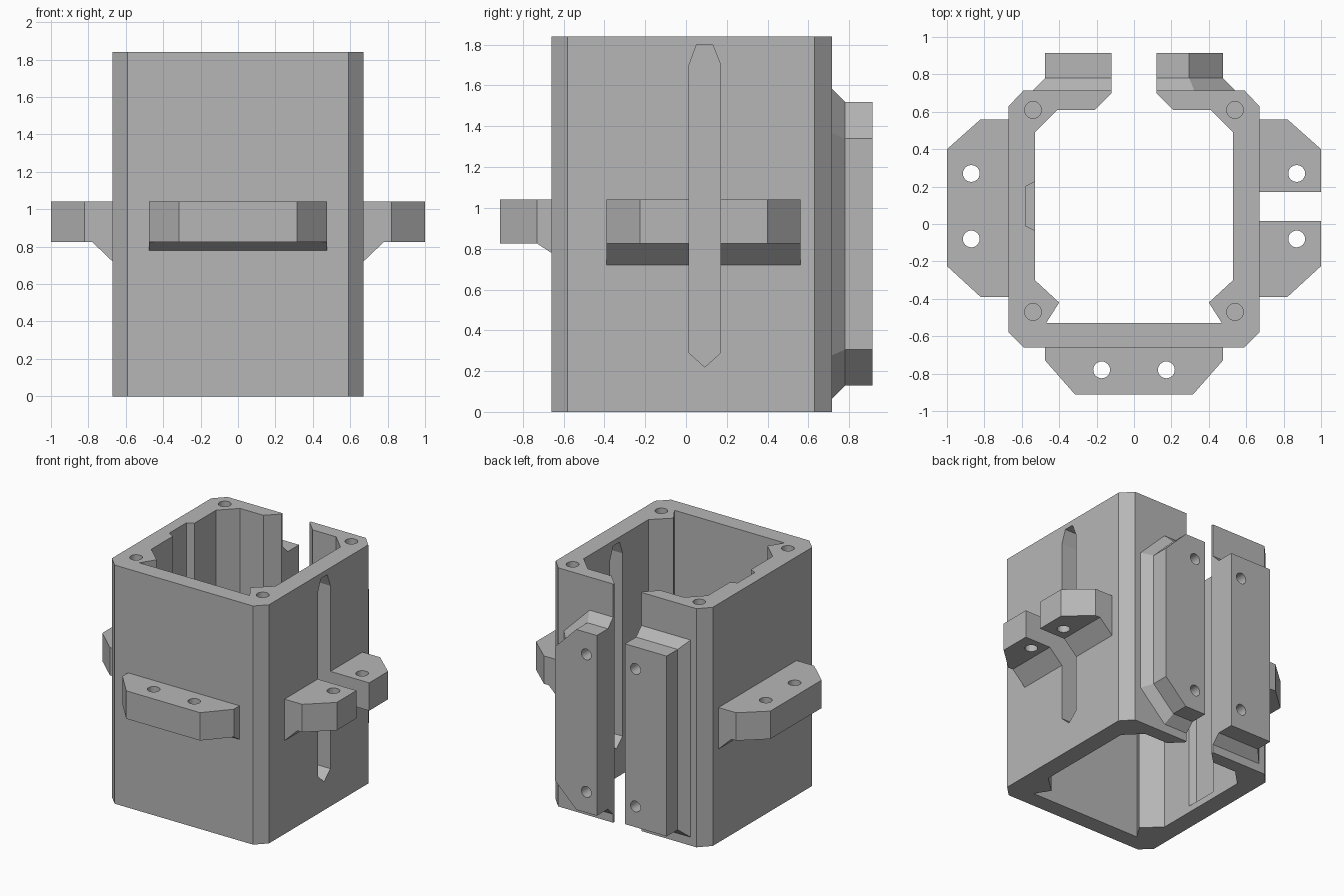
import bpy, bmesh, math

if "Cube" in bpy.data.objects:
    bpy.data.objects.remove(bpy.data.objects["Cube"])

metal = bpy.data.materials.new("plain grey")
metal.diffuse_color = (0.47, 0.47, 0.47, 1)
metal.use_nodes = True
metal.node_tree.nodes["Principled BSDF"].inputs["Base Color"].default_value = metal.diffuse_color


def loft(name, rings):
    """Closed solid through matching rings of 3D points."""
    bm = bmesh.new()
    vs = [[bm.verts.new(p) for p in r] for r in rings]
    n = len(vs[0])
    bm.faces.new(vs[0])
    bm.faces.new(vs[-1])
    for a, b in zip(vs, vs[1:]):
        for i in range(n):
            j = (i + 1) % n
            bm.faces.new((a[i], a[j], b[j], b[i]))
    bmesh.ops.recalc_face_normals(bm, faces=bm.faces)
    me = bpy.data.meshes.new(name)
    bm.to_mesh(me)
    bm.free()
    me.materials.append(metal)
    ob = bpy.data.objects.new(name, me)
    bpy.context.collection.objects.link(ob)
    return ob


def prism(name, pts, axis, lo, hi):
    """Extrude a 2D profile along an axis."""
    place = {'x': lambda u, v, w: (w, u, v),
             'y': lambda u, v, w: (u, w, v),
             'z': lambda u, v, w: (u, v, w)}[axis]
    return loft(name, [[place(u, v, w) for u, v in pts] for w in (lo, hi)])


def hole(u, v, r, axis, lo, hi):
    ring = [(u + r * math.cos(i * math.tau / 24), v + r * math.sin(i * math.tau / 24))
            for i in range(24)]
    return prism("hole_cutter", ring, axis, lo, hi)


def cut(ob, cutters):
    """Subtract the cutters, bake the result and remove them."""
    for c in cutters:
        c.hide_render = True
        m = ob.modifiers.new("cut", 'BOOLEAN')
        m.operation, m.solver, m.object = 'DIFFERENCE', 'EXACT', c
    dg = bpy.context.evaluated_depsgraph_get()
    me = bpy.data.meshes.new_from_object(ob.evaluated_get(dg))
    ob.modifiers.clear()
    ob.data = me
    for c in cutters:
        bpy.data.objects.remove(c)


def slot():
    return prism("slot_cutter", [(0.015, 0.29), (0.092, 0.22), (0.17, 0.29), (0.17, 1.70),
                                 (0.13, 1.80), (0.052, 1.80), (0.015, 1.70)], 'x', 0.45, 1.1)


# Housing: open-backed box profile, mirrored about x = 0
half = [(0.12, 0.715), (0.59, 0.715), (0.67, 0.63), (0.67, -0.58), (0.59, -0.66)]
inner = [(0.47, -0.53), (0.40, -0.42), (0.53, -0.30), (0.53, 0.49),
         (0.41, 0.61), (0.21, 0.61), (0.12, 0.70)]
mirror = lambda pts: [(-x, y) for x, y in reversed(pts)]
housing = prism("housing", half + mirror(half) + mirror(inner) + inner, 'z', 0, 1.84)
corner_holes = [hole(s * 0.54, y, 0.045, 'z', 1.5, 1.9) for s in (-1, 1) for y in (-0.47, 0.61)]
groove = prism("groove_cutter", [(-0.58, -0.01), (-0.58, 0.20), (-0.50, 0.24), (-0.50, -0.05)],
               'z', 0.05, 1.9)
back_holes = [hole(s * 0.21, z, 0.042, 'y', 0.68, 1.0) for s in (-1, 1) for z in (0.29, 1.35)]
cut(housing, corner_holes + [slot(), groove] + back_holes)

# Side ears with sloped gussets; the right one is split by the slot
for s, side in ((-1, "left"), (1, "right")):
    ear = prism(side + "_ear", [(s * x, y) for x, y in
                ((0.67, 0.56), (0.82, 0.56), (1, 0.40), (1, -0.225), (0.82, -0.39), (0.67, -0.39))],
                'z', 0.825, 1.04)
    gusset = prism(side + "_gusset", [(s * 0.67, 0.825), (s * 0.78, 0.825), (s * 0.67, 0.72)],
                   'y', -0.39, 0.56)
    cut(ear, [hole(s * 0.87, y, 0.045, 'z', 0.6, 1.2) for y in (-0.08, 0.27)]
        + ([slot()] if s > 0 else []))
    if s > 0:
        cut(gusset, [slot()])

# Front ear
front = prism("front_ear", [(-0.475, -0.66), (-0.475, -0.73), (-0.315, -0.912), (0.315, -0.912),
                            (0.475, -0.73), (0.475, -0.66)], 'z', 0.825, 1.04)
cut(front, [hole(x, -0.78, 0.045, 'z', 0.6, 1.2) for x in (-0.173, 0.173)])
prism("front_gusset", [(-0.66, 0.825), (-0.73, 0.825), (-0.66, 0.78)], 'x', -0.475, 0.475)

# Back clamp flanges: plate on a flared base; the right one has clipped corners
def flange_ring(s, y, e):
    if s < 0:
        pts = [(-0.12, 0.13 - e), (-0.475 - e, 0.13 - e), (-0.475 - e, 1.52 + e), (-0.12, 1.52 + e)]
    else:
        c = e * 0.41
        pts = [(0.12, 0.13 - e), (0.295 + c, 0.13 - e), (0.475 + e, 0.305 - c),
               (0.475 + e, 1.34 + c), (0.295 + c, 1.52 + e), (0.12, 1.52 + e)]
    return [(x, y, z) for x, z in pts]


for s, side in ((-1, "left"), (1, "right")):
    flange = loft(side + "_clamp_flange", [flange_ring(s, 0.715, 0.065), flange_ring(s, 0.78, 0),
                                           flange_ring(s, 0.915, 0)])
    cut(flange, [hole(s * 0.21, z, 0.042, 'y', 0.68, 1.0) for z in (0.29, 1.35)])
